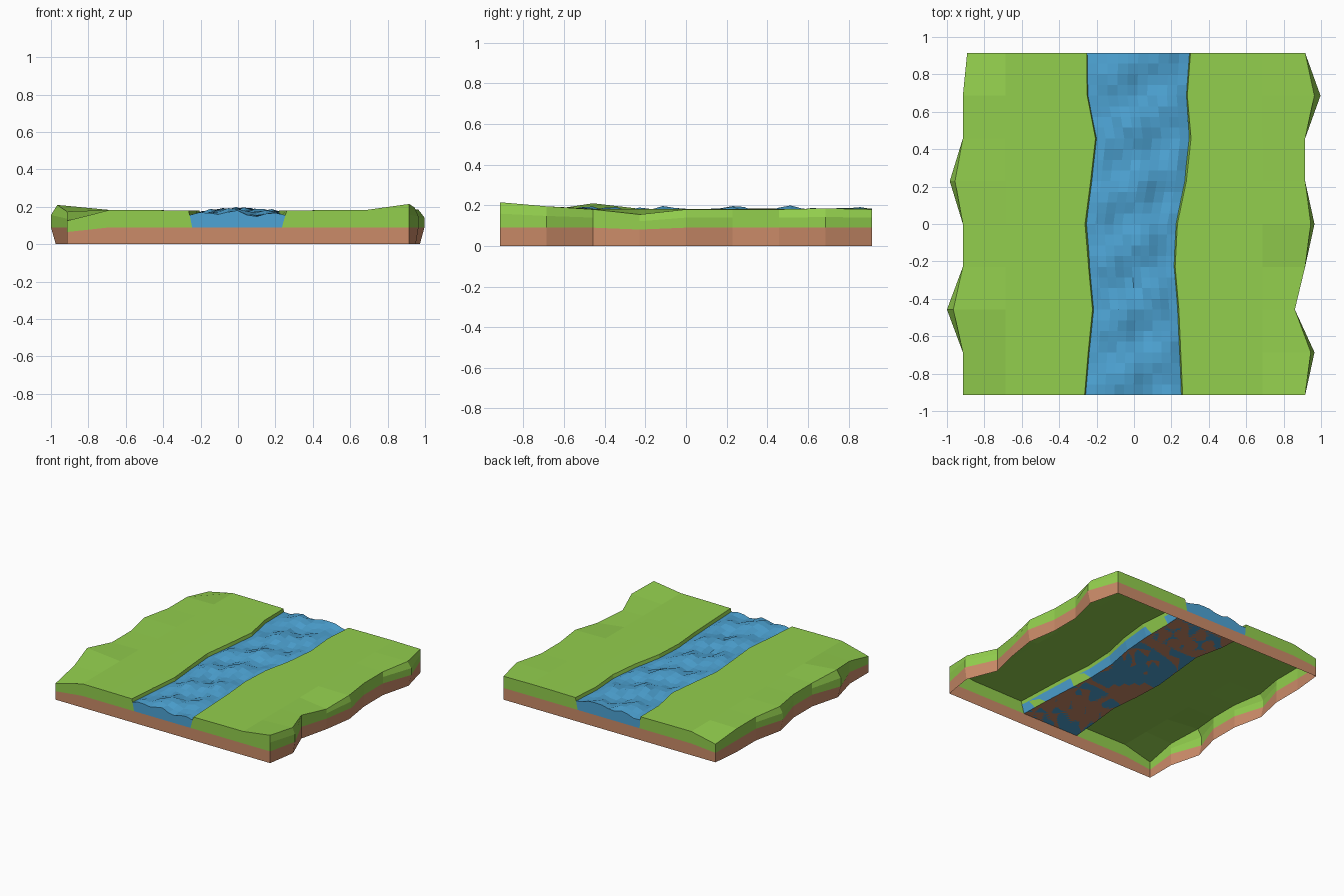
import bpy, bmesh, math

if "Cube" in bpy.data.objects:
    bpy.data.objects.remove(bpy.data.objects["Cube"])

H = 0.915
ROWS = [-H + 2 * H * i / 8 for i in range(9)]
SPLIT = 0.09

# Plan outlines per row, front to back
left_x = [-.915, -.915, -1.0, -.915, -.915, -.985, -.915, -.915, -.892]
left_z = [.125, .175, .21, .18, .18, .185, .18, .18, .14]
right_x = [.915, .965, .86, .915, .965, .915, .915, .997, .915]
right_z = [.215, .195, .18, .155, .18, .18, .18, .185, .18]
bank_l = [-.264, -.245, -.222, -.243, -.262, -.232, -.206, -.25, -.252]
bank_r = [.26, .25, .24, .22, .232, .28, .305, .285, .302]
bed_l = [-.245, -.225, -.2, -.222, -.232, -.208, -.185, -.235, -.245]
bed_r = [.235, .228, .215, .2, .207, .25, .268, .268, .283]


def material(name, color):
    m = bpy.data.materials.new(name)
    m.diffuse_color = (*color, 1)
    m.use_nodes = True
    m.node_tree.nodes["Principled BSDF"].inputs["Base Color"].default_value = m.diffuse_color
    return m


def make_object(name, bm, mat):
    bmesh.ops.remove_doubles(bm, verts=bm.verts, dist=1e-5)
    bmesh.ops.recalc_face_normals(bm, faces=bm.faces)
    me = bpy.data.meshes.new(name)
    bm.to_mesh(me)
    bm.free()
    me.materials.append(mat)
    ob = bpy.data.objects.new(name, me)
    bpy.context.collection.objects.link(ob)
    return ob


def face(bm, pts):
    return bm.faces.new([bm.verts.new(p) for p in pts])


def loft(bm, lines):
    for a, b in zip(lines, lines[1:]):
        for j in range(len(a) - 1):
            face(bm, (a[j], a[j + 1], b[j + 1], b[j]))


def rim(x, z, y):
    """Outer edge points from top to bottom, bulging in the middle."""
    s = math.copysign(1, x)
    b = max(0, abs(x) - H)
    base = min(abs(x), H)
    split = min(SPLIT, z * .52)
    return [(s * (base + b * .6), y, z), (x, y, split + (z - split) * .55),
            (x, y, split), (s * (base + b * .7), y, 0)]


green = material("grass_green", (.29, .62, .075))
brown = material("soil_brown", (.60, .26, .14))
blue = material("water_blue", (.075, .37, .66))

# Grass banks: outer rim, flat lawn, sloped river bank, end walls
def grass(name, side, xs, zs, tops, beds):
    bm = bmesh.new()
    lines = []
    for x, z, t, b, y in zip(xs, zs, tops, beds, ROWS):
        r = rim(x, z, y)
        lines.append([r[2], r[1], r[0], (side * .686, y, .183),
                      (side * .457, y, .182), (t, y, .18), (b, y, SPLIT)])
    loft(bm, lines)
    for ln in (lines[0], lines[-1]):
        face(bm, ln[:5] + ln[5:] + [(side * .686, ln[0][1], SPLIT)])
    make_object(name, bm, green)


grass("left_grass", -1, left_x, left_z, bank_l, bed_l)
grass("right_grass", 1, right_x, right_z, bank_r, bed_r)

# Soil skirt around the open underside, and the river bed
bm = bmesh.new()
sides = []
for xs, zs in ((left_x, left_z), (right_x, right_z)):
    edge = [rim(x, z, y)[2:] for x, z, y in zip(xs, zs, ROWS)]
    loft(bm, edge)
    sides.append(edge)
for k in (0, -1):
    l, r, y = sides[0][k], sides[1][k], ROWS[k]
    face(bm, [l[1], l[0], (-.686, y, SPLIT), (bed_l[k], y, SPLIT),
              (bed_r[k], y, SPLIT), (.686, y, SPLIT), r[0], r[1]])
loft(bm, [[(a, y, SPLIT), (b, y, SPLIT)] for a, b, y in zip(bed_l, bed_r, ROWS)])
make_object("soil", bm, brown)


# River: closed body with a rippled top
def along(values, t):
    i = min(int(t), 7)
    return values[i] + (values[i + 1] - values[i]) * (t - i)


bm = bmesh.new()
NX, NY = 10, 32
top, low = [], []
for i in range(NY + 1):
    t = 8 * i / NY
    y = -H + 2 * H * i / NY
    bl, br = along(bed_l, t), along(bed_r, t)
    tl, tr = along(bank_l, t), along(bank_r, t)
    a, b = bl + (tl - bl) * .75, br + (tr - br) * .75
    row = []
    for j in range(NX + 1):
        u = j / NX
        fade = math.sin(math.pi * u) ** .5 if 0 < j < NX else 0
        wave = (.013 * math.sin(u * 13 + y * 5) + .011 * math.sin(y * 19 - u * 5)
                + .006 * math.sin(y * 37 + u * 21))
        row.append((a + (b - a) * u, y, .155 + fade * (.017 + wave)))
    top.append(row)
    low.append([(bl + (br - bl) * j / NX, y, SPLIT) for j in range(NX + 1)])
loft(bm, top)
loft(bm, low)
for j in (0, NX):
    loft(bm, [[p[j], q[j]] for p, q in zip(top, low)])
for k in (0, NY):
    loft(bm, [top[k], low[k]])
make_object("river_water", bm, blue)
